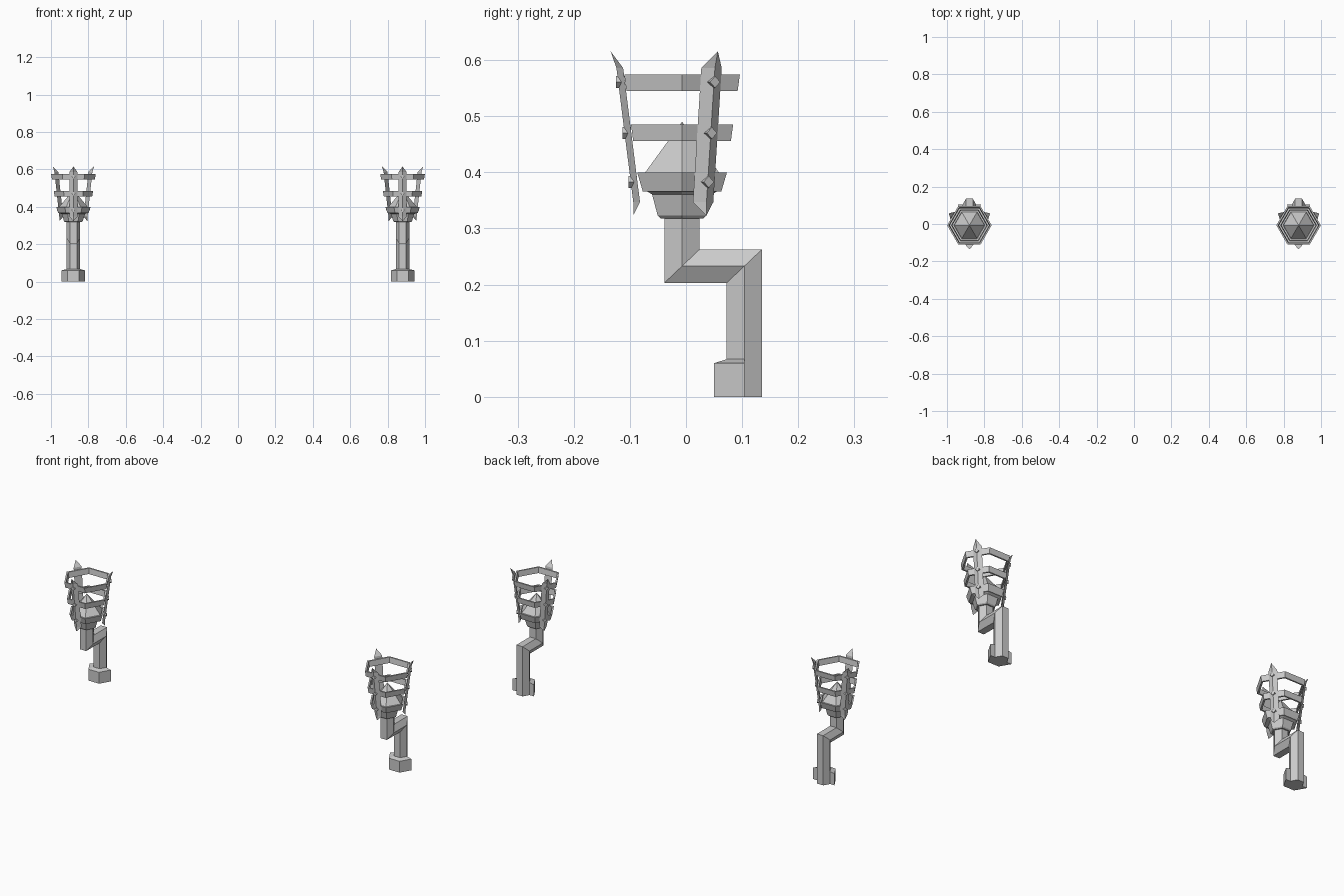
import bpy
from math import cos, sin, pi, radians

if "Cube" in bpy.data.objects:
    bpy.data.objects.remove(bpy.data.objects["Cube"])

CY = -0.007                 # basket axis in y
HEX = [(cos(i * pi / 3) / cos(pi / 6), sin(i * pi / 3) / cos(pi / 6)) for i in range(6)]


def make(name, verts, faces):
    me = bpy.data.meshes.new(name)
    me.from_pydata(verts, [], faces)
    ob = bpy.data.objects.new(name, me)
    bpy.context.collection.objects.link(ob)
    return ob


def skin(rings, closed=False, caps=True):
    """Join equal-length rings of points into a tube."""
    n, m = len(rings[0]), len(rings)
    verts = [p for r in rings for p in r]
    faces = []
    for k in range(m if closed else m - 1):
        a, b = k * n, ((k + 1) % m) * n
        faces += [(a + i, a + (i + 1) % n, b + (i + 1) % n, b + i) for i in range(n)]
    if caps and not closed:
        faces += [tuple(reversed(range(n))), tuple(range((m - 1) * n, m * n))]
    return verts, faces


def hex_rings(cx, profile):
    """Six-sided lathe; profile is (flat-to-centre distance, z)."""
    return [[(cx + a * x, CY + a * y, z) for x, y in HEX] for a, z in profile]


def radial(cx, ang, r, t, z):
    """Point at distance r outward and t sideways, in direction ang."""
    return (cx + r * cos(ang) - t * sin(ang), CY + r * sin(ang) + t * cos(ang), z)


def torch(cx, side):
    # cranked hexagonal bracket with mitred bends
    d = 0.0315
    rings = []
    for y, z, shear in ((0.104, 0, 0), (0.104, 0.233, 1), (CY, 0.233, 1), (CY, 0.325, 0)):
        rings.append([(cx + d * hx, y + d * hy, z + shear * d * hy * 0.95) for hx, hy in HEX])
    make(f"bracket_{side}", *skin(rings))

    # half-hexagon foot collar wrapped round the front of the bracket
    rings = []
    for a, z in ((0.054, 0), (0.054, 0.06), (0.0315, 0.067)):
        rings.append([(cx + a * HEX[i % 6][0], 0.104 + a * HEX[i % 6][1], z) for i in (3, 4, 5, 6)])
    make(f"foot_collar_{side}", *skin(rings))

    # cup under the basket
    make(f"cup_{side}", *skin(hex_rings(cx, [
        (0.038, 0.318), (0.0435, 0.323), (0.0535, 0.361), (0.066, 0.368), (0.068, 0.392)])))

    # pointed fuel heap
    make(f"fuel_heap_{side}", *skin(hex_rings(cx, [(0.070, 0.394), (0.0002, 0.49)])))

    # three flared basket hoops
    for k, (a0, z0, a1, z1) in enumerate(((0.070, 0.366, 0.080, 0.400),
                                          (0.087, 0.456, 0.091, 0.485),
                                          (0.099, 0.545, 0.103, 0.574))):
        t = 0.008
        make(f"hoop_{k + 1}_{side}", *skin(hex_rings(cx, [
            (a0, z0), (a1, z1), (a1 - t, z1), (a0 - t, z0)]), closed=True))

    # three ridged prongs, each with studs over the hoops
    for k, deg in enumerate((-90, 30, 150)):
        ang, w = radians(deg), 0.021
        verts = [radial(cx, ang, 0.087, 0, 0.323)]
        for r, z in ((0.075, 0.347), (0.105, 0.586)):
            verts += [radial(cx, ang, r, -w, z), radial(cx, ang, r + 0.012, 0, z),
                      radial(cx, ang, r, w, z)]
        verts.append(radial(cx, ang, 0.1275, 0, 0.616))
        faces = []
        for i in range(3):
            j = (i + 1) % 3
            faces += [(0, 1 + j, 1 + i), (1 + i, 1 + j, 4 + j, 4 + i), (4 + i, 4 + j, 7)]
        make(f"prong_{k + 1}_{side}", verts, faces)

        for n, z in enumerate((0.383, 0.470, 0.561)):
            ridge = 0.087 + (z - 0.347) * 0.03 / 0.239
            s = 0.0105
            rings = [[radial(cx, ang, r, t * s, z + h * s)
                      for t, h in ((1, 0), (0, 1), (-1, 0), (0, -1))]
                     for r in (ridge - 0.011, ridge + 0.004)]
            make(f"stud_{k + 1}_{n + 1}_{side}", *skin(rings))


torch(-0.88, "left")
torch(0.88, "right")
